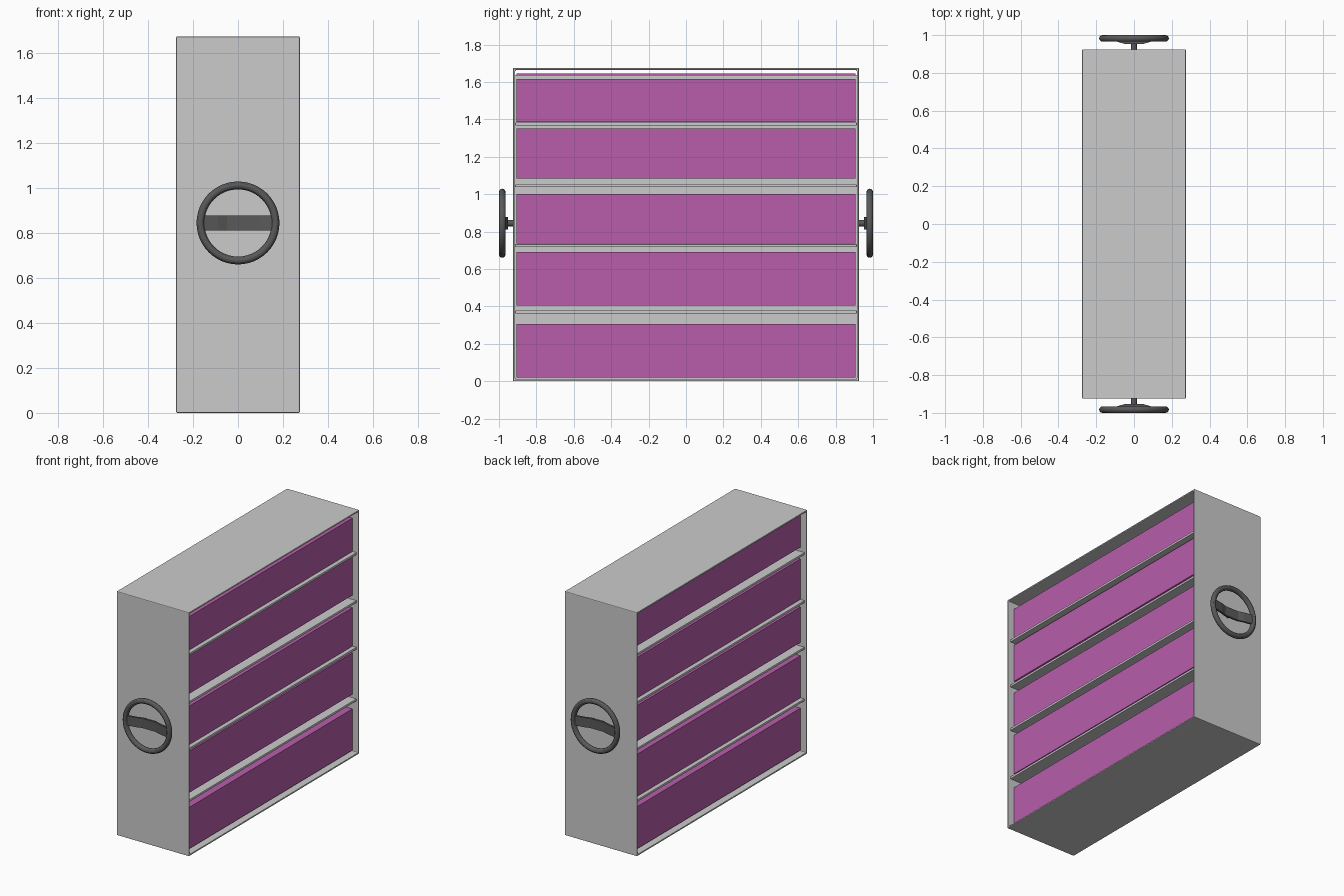
import bpy, bmesh, math
from mathutils import Vector

if "Cube" in bpy.data.objects:
    bpy.data.objects.remove(bpy.data.objects["Cube"])

purple = bpy.data.materials.new("purple")
purple.diffuse_color = (0.48, 0.11, 0.41, 1)
purple.use_nodes = True
purple.node_tree.nodes["Principled BSDF"].inputs["Base Color"].default_value = purple.diffuse_color


def extrude_mesh(name, outline, offset, mat=None):
    """Extrude a closed planar outline along an offset vector."""
    bm = bmesh.new()
    face = bm.faces.new([bm.verts.new(p) for p in outline])
    res = bmesh.ops.extrude_face_region(bm, geom=[face])
    verts = [g for g in res["geom"] if isinstance(g, bmesh.types.BMVert)]
    bmesh.ops.translate(bm, verts=verts, vec=Vector(offset))
    bmesh.ops.recalc_face_normals(bm, faces=bm.faces)
    return finish(name, bm, mat)


def finish(name, bm, mat=None):
    me = bpy.data.meshes.new(name)
    bm.to_mesh(me)
    bm.free()
    ob = bpy.data.objects.new(name, me)
    bpy.context.collection.objects.link(ob)
    if mat:
        me.materials.append(mat)
    return ob


def box(name, x0, x1, y, z0, z1, mat=None):
    return extrude_mesh(name, [(x0, -y, z0), (x1, -y, z0), (x1, y, z0), (x0, y, z0)],
                        (0, 0, z1 - z0), mat)


def bevel(ob, width, segments=2):
    m = ob.modifiers.new("bevel", 'BEVEL')
    m.width, m.segments = width, segments


# Casing: rectangular tube open on both x sides
W, D, H, T = 0.275, 0.925, 1.675, 0.012
bm = bmesh.new()
rings = []
for x, inset in ((-W, 0), (W, 0), (W, T), (-W, T)):
    y, z0, z1 = D - inset, inset, H - inset
    rings.append([bm.verts.new((x, *p)) for p in ((-y, z0), (y, z0), (y, z1), (-y, z1))])
for i in range(4):
    a, b = rings[i], rings[(i + 1) % 4]
    for j in range(4):
        k = (j + 1) % 4
        bm.faces.new((a[j], a[k], b[k], b[j]))
bmesh.ops.recalc_face_normals(bm, faces=bm.faces)
bevel(finish("casing", bm), 0.005)

# Central partition and shelves
box("partition", -0.008, 0.008, D - T, T, 1.638)
for i, z in enumerate((0.37, 0.725, 1.045, 1.375)):
    bevel(box(f"shelf_{i + 1}", -0.262, 0.262, D - T, z - 0.008, z + 0.008), 0.003)

# Storage blocks on each side of the partition
right = ((0.02, 0.305), (0.405, 0.69), (0.735, 1.0), (1.085, 1.35), (1.385, 1.615))
left = ((0.02, 0.31), (0.38, 0.67), (0.76, 1.005), (1.056, 1.335), (1.415, 1.645))
for i, (z0, z1) in enumerate(right):
    box(f"right_block_{i + 1}", 0.008, 0.236, 0.905, z0, z1, purple)
for i, (z0, z1) in enumerate(left):
    box(f"left_block_{i + 1}", -0.236, -0.008, 0.905, z0, z1, purple)

# Hand wheels on both ends: rim, bent spoke and shaft
ZC = 0.845
spoke = [(-0.16, 0.978), (-0.09, 0.966), (-0.05, 0.953), (0.05, 0.953), (0.09, 0.966), (0.16, 0.978)]
for s, end in ((-1, "front"), (1, "back")):
    bpy.ops.mesh.primitive_torus_add(major_radius=0.167, minor_radius=0.0175,
                                     major_segments=48, minor_segments=12,
                                     location=(0, s * 0.9825, ZC), rotation=(math.pi / 2, 0, 0))
    rim = bpy.context.object
    rim.name = f"{end}_wheel_rim"
    bpy.ops.object.shade_smooth_by_angle()
    pts = spoke + [(x, y + 0.014) for x, y in reversed(spoke)]
    extrude_mesh(f"{end}_wheel_spoke", [(x, s * y, ZC - 0.033) for x, y in pts], (0, 0, 0.066))
    bpy.ops.mesh.primitive_cylinder_add(vertices=24, radius=0.017, depth=0.04,
                                        location=(0, s * 0.94, ZC), rotation=(math.pi / 2, 0, 0))
    bpy.context.object.name = f"{end}_wheel_shaft"
    bpy.ops.object.shade_smooth_by_angle()

# Dark finish for the wheels
dark = bpy.data.materials.new("dark_grey")
dark.diffuse_color = (0.1, 0.1, 0.1, 1)
dark.use_nodes = True
dark.node_tree.nodes["Principled BSDF"].inputs["Base Color"].default_value = dark.diffuse_color
for ob in bpy.data.objects:
    if "_wheel_" in ob.name:
        ob.data.materials.append(dark)
